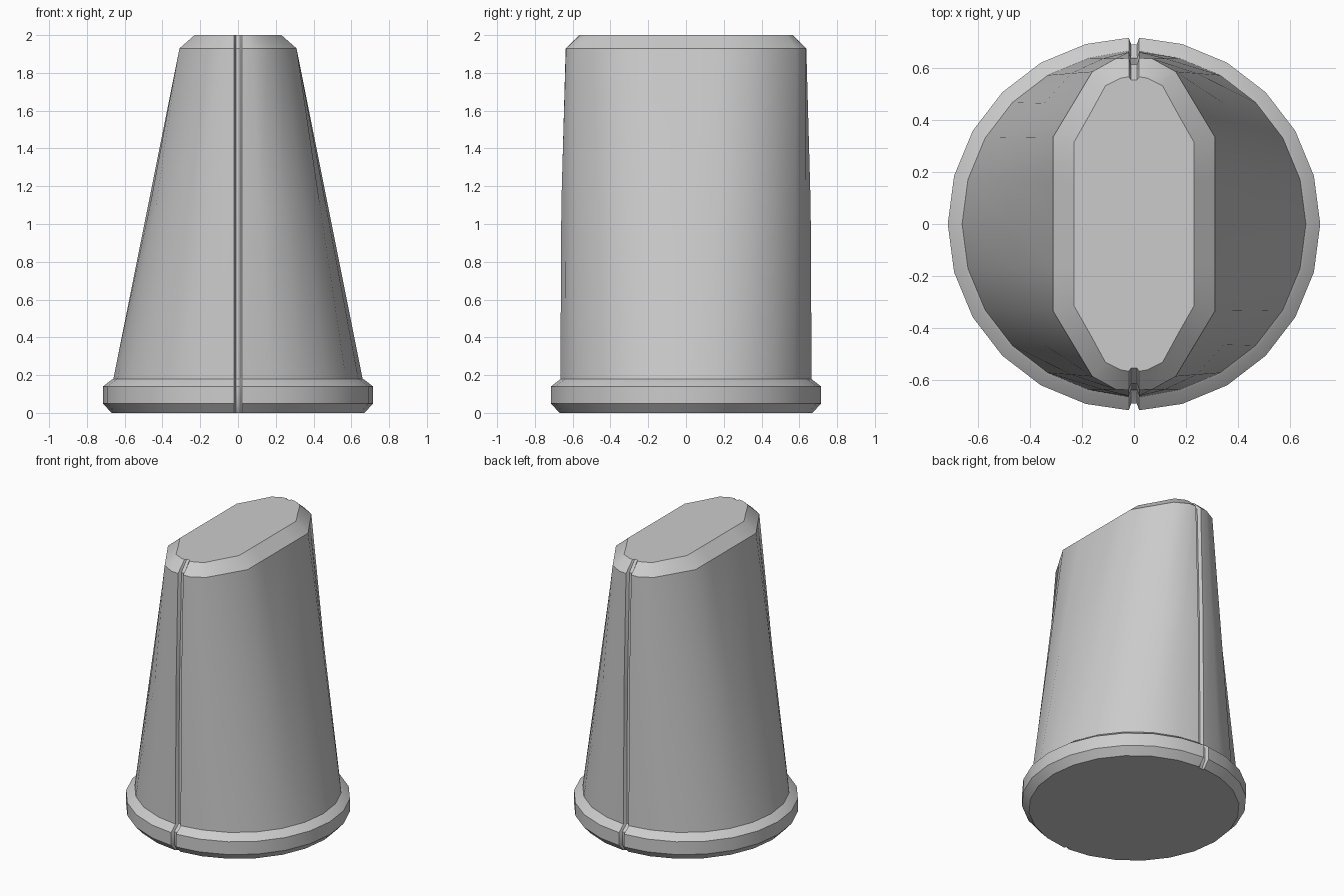
import bpy, bmesh
from math import sin, cos, radians

if "Cube" in bpy.data.objects:
    bpy.data.objects.remove(bpy.data.objects["Cube"])


def circle(r):
    """Quarter of a 24-sided circle, stopping short of the seam."""
    return [(r * cos(radians(15 * k)), r * sin(radians(15 * k))) for k in range(6)]


def ring(quarter, y_seam, depth):
    """Mirror a quarter outline into a full loop with a seam groove front and back."""
    q = quarter + [(0.02, y_seam), (0.011, y_seam - depth)]
    return (q + [(-x, y) for x, y in reversed(q)]
            + [(-x, -y) for x, y in q[1:]]
            + [(x, -y) for x, y in reversed(q[1:])])


def mix(a, b, t):
    return [(p[0] + (q[0] - p[0]) * t, p[1] + (q[1] - p[1]) * t) for p, q in zip(a, b)]


# Outlines: round foot of the body, flattened shoulder and top face
foot = circle(0.66)
shoulder = [(0.31, 0), (0.31, 0.17), (0.31, 0.335), (0.235, 0.46), (0.16, 0.585), (0.07, 0.635)]
top = [(0.23, 0), (0.23, 0.16), (0.23, 0.315), (0.17, 0.42), (0.11, 0.53), (0.05, 0.56)]

# Levels from the bottom: height, quarter outline, seam position, groove depth
levels = [
    (0.00, circle(0.67), 0.67, 0.012),
    (0.05, circle(0.715), 0.715, 0.025),
    (0.14, circle(0.715), 0.715, 0.025),
    (0.175, circle(0.67), 0.67, 0.025),
    (0.18, foot, 0.665, 0.025),
    (1.10, mix(foot, shoulder, 0.526), 0.66, 0.025),
    (1.93, shoulder, 0.637, 0.025),
    (2.00, top, 0.565, 0.012),
]

# Wedge-topped body with rim, skinned through all levels
bm = bmesh.new()
loops = [[bm.verts.new((x, y, z)) for x, y in ring(q, ys, d)] for z, q, ys, d in levels]
n = len(loops[0])
for low, high in zip(loops, loops[1:]):
    for i in range(n):
        j = (i + 1) % n
        bm.faces.new((low[i], low[j], high[j], high[i]))
bm.faces.new(loops[0][::-1])
bm.faces.new(loops[-1])
bmesh.ops.recalc_face_normals(bm, faces=bm.faces[:])

mesh = bpy.data.meshes.new("tapered_body")
bm.to_mesh(mesh)
bm.free()
body = bpy.data.objects.new("tapered_body", mesh)
bpy.context.collection.objects.link(body)
bpy.context.view_layer.objects.active = body
body.select_set(True)
bpy.ops.object.shade_smooth_by_angle(angle=radians(33))
